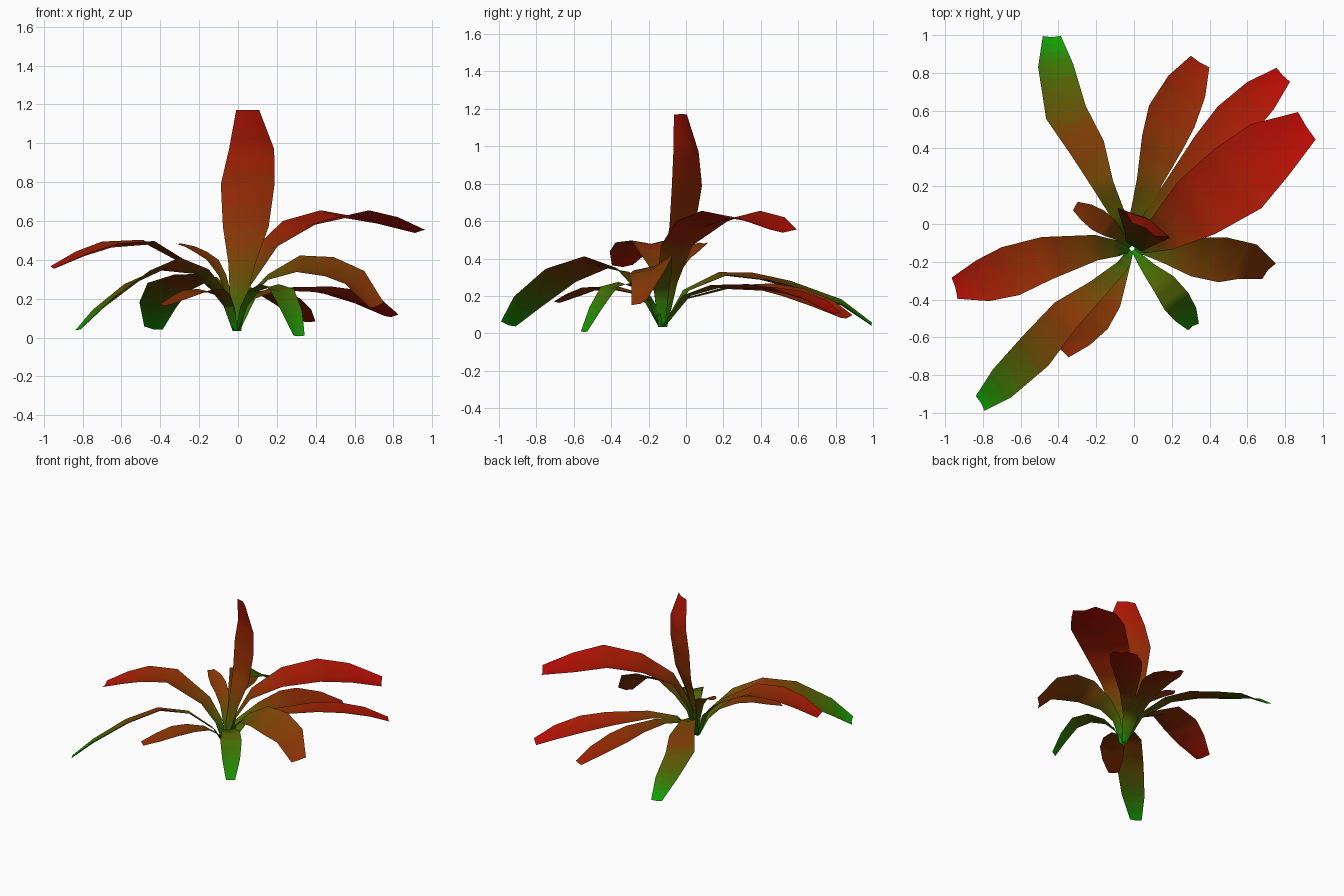
import bpy
from math import cos, sin
from mathutils import Vector

BASE = Vector((-0.01, -0.13, 0.035))
WIDTHS = (0.14, 0.3, 0.5, 0.85, 1.0, 0.84, 0.43)   # shared leaf outline
STEPS = 24                                         # colour tones
SUB = 4                                            # colour bands per leaf segment


# Green to red colour ramp
def ramp_material(i):
    t = i / STEPS
    rgb = (0.06 + 0.7 * t, 0.7 - 0.63 * t ** 0.7, 0.05)
    mat = bpy.data.materials.new(f"leaf_tone_{i}")
    mat.diffuse_color = tuple(c ** 2.2 for c in rgb) + (1,)
    return mat


TONES = [ramp_material(i) for i in range(STEPS + 1)]


# A leaf is a strip along a path with a sunken midrib; middle and tip give the
# redness at those places, roll lifts its right edge (seen from the base)
def leaf(name, width, middle, tip, roll, path, side=None):
    pts = [Vector(p) for p in path]
    out = pts[0] - BASE
    out.z = 0
    pts.insert(0, BASE + out.normalized() * 0.01)
    last = len(pts) - 1
    rows = []
    for i, p in enumerate(pts):
        tangent = (pts[min(i + 1, last)] - pts[max(i - 1, 0)]).normalized()
        across = Vector(side) if side else tangent.cross(Vector((0, 0, 1)))
        across.normalize()
        up = across.cross(tangent)
        r = roll * min(1, 2 * i / last)
        across, up = across * cos(r) + up * sin(r), up * cos(r) - across * sin(r)
        w = width * WIDTHS[i]
        rows.append((p - across * w / 2, p - up * w * 0.1, p + across * w / 2))
    # Straight in-between rows carry the colour gradient
    verts, faces = [], []
    count = last * SUB
    for k in range(count + 1):
        i = min(k // SUB, last - 1)
        verts += [a.lerp(b, k / SUB - i) for a, b in zip(rows[i], rows[i + 1])]
    for k in range(count):
        a = 3 * k
        faces += [(a, a + 1, a + 4, a + 3), (a + 1, a + 2, a + 5, a + 4)]
    mesh = bpy.data.meshes.new(name)
    mesh.from_pydata(verts, [], faces)
    for mat in TONES:
        mesh.materials.append(mat)
    for poly in mesh.polygons:
        f = (poly.index // 2 + 0.5) / count
        if f < 0.5:
            t = middle * (f / 0.5) ** 0.6
        else:
            t = middle + (tip - middle) * ((f - 0.5) / 0.5) ** 1.3
        poly.material_index = round(max(0, min(1, t)) * STEPS)
        poly.use_smooth = True
    obj = bpy.data.objects.new(name, mesh)
    bpy.context.collection.objects.link(obj)


# Upright centre leaf
leaf("upright_leaf", 0.32, 0.7, 0.95, 0,
     [(0, -.12, .2), (.02, -.08, .38), (.04, -.02, .57),
      (.05, .005, .79), (.07, 0, .97), (.05, -.03, 1.17)], side=(.86, -.5, 0))

# Back leaves
leaf("back_right_large_leaf", 0.4, 0.85, 1.0, 0,
     [(.04, -.1, .27), (.15, -.05, .47), (.33, .085, .6),
      (.55, .24, .655), (.72, .395, .62), (.915, .52, .555)])
leaf("back_right_low_leaf", 0.24, 0.8, 1.0, 0.08,
     [(.06, 0, .2), (.2, .17, .255), (.4, .4, .255),
      (.53, .54, .235), (.67, .68, .185), (.79, .79, .115)])
leaf("back_leaf", 0.27, 0.7, 0.85, -0.15,
     [(.01, 0, .19), (.08, .22, .25), (.15, .43, .25),
      (.2, .57, .22), (.28, .73, .16), (.35, .86, .09)])
leaf("back_left_leaf", 0.225, 0.65, 0.0, -0.2,
     [(-.06, 0, .23), (-.16, .2, .32), (-.245, .40, .305),
      (-.36, .59, .26), (-.415, .84, .165), (-.435, .995, .05)])
leaf("back_left_short_leaf", 0.12, 0.65, 0.7, 0,
     [(-.04, -.1, .2), (-.08, -.06, .32), (-.13, -.02, .40),
      (-.19, .02, .44), (-.25, .06, .47), (-.31, .095, .485)])

# Side leaves
leaf("left_leaf", 0.27, 0.72, 0.95, 0.03,
     [(-.08, -.13, .22), (-.2, -.125, .35), (-.46, -.18, .50),
      (-.655, -.25, .49), (-.8, -.3, .44), (-.95, -.34, .365)])
leaf("right_leaf", 0.26, 0.58, 0.7, -0.4,
     [(.06, -.13, .22), (.15, -.14, .31), (.31, -.175, .38),
      (.47, -.19, .365), (.6, -.2, .31), (.715, -.25, .165)])

# Front leaves
leaf("front_left_long_leaf", 0.22, 0.68, 0.0, -0.35,
     [(-.06, -.22, .2), (-.19, -.34, .34), (-.36, -.48, .38),
      (-.52, -.67, .31), (-.70, -.845, .17), (-.815, -.95, .05)])
leaf("front_left_short_leaf", 0.18, 0.65, 0.75, 0,
     [(-.04, -.19, .15), (-.08, -.28, .22), (-.14, -.4, .25),
      (-.21, -.5, .245), (-.29, -.59, .21), (-.375, -.68, .17)])
leaf("front_right_short_leaf", 0.155, 0.4, 0.05, 0,
     [(.03, -.18, .16), (.08, -.24, .24), (.16, -.32, .275),
      (.225, -.41, .25), (.275, -.48, .14), (.315, -.545, .01)])
